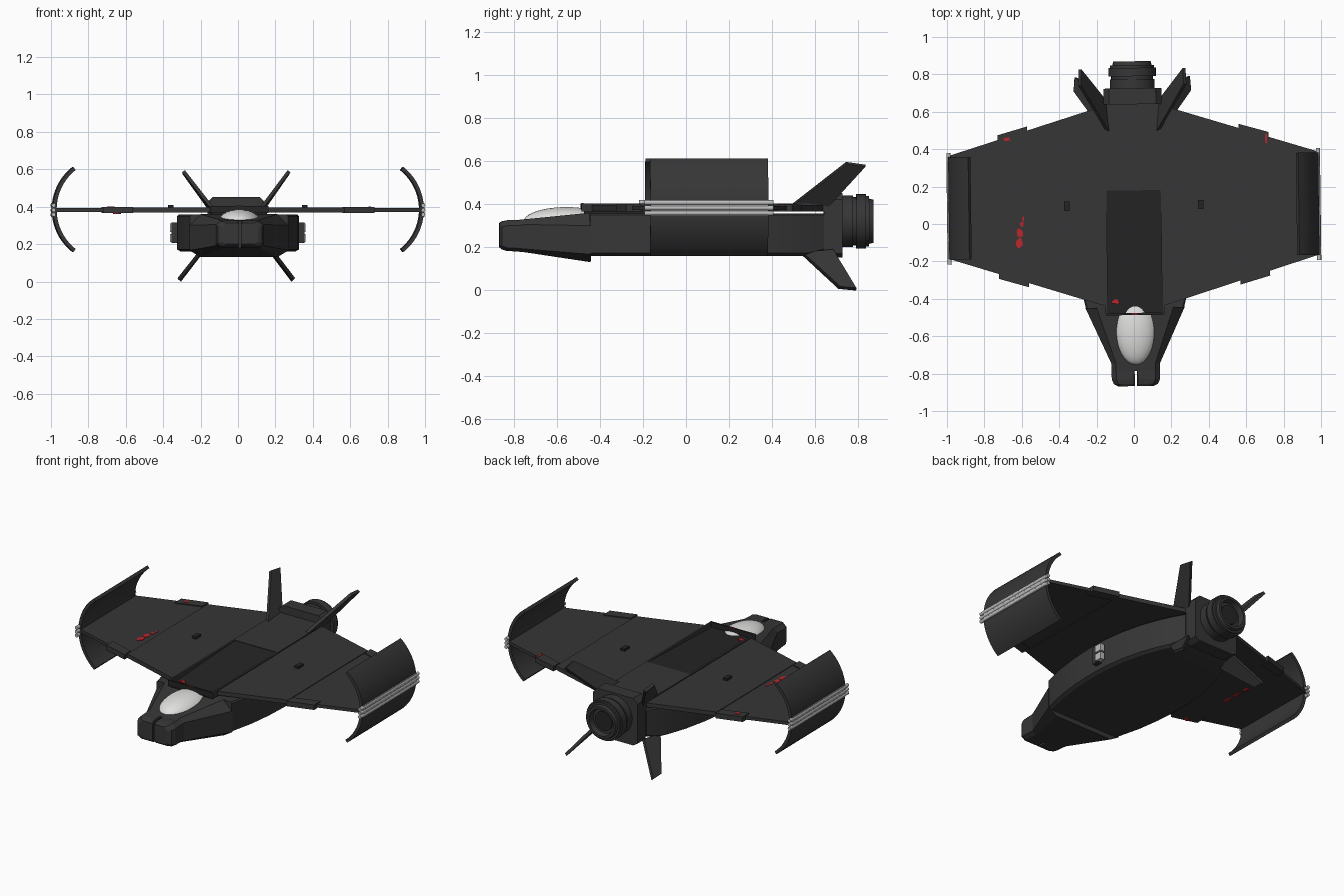
import bpy, bmesh, math, random
from mathutils import Vector, Matrix

if "Cube" in bpy.data.objects:
    bpy.data.objects.remove(bpy.data.objects["Cube"])

random.seed(4)
YAW = Matrix.Rotation(0.0125, 4, 'Z')   # the craft sits very slightly turned


def material(name, r, g, b):
    m = bpy.data.materials.new(name)
    m.diffuse_color = (r, g, b, 1)
    m.use_nodes = True
    m.node_tree.nodes["Principled BSDF"].inputs["Base Color"].default_value = m.diffuse_color
    return m


DARK = material("charcoal", 0.037, 0.037, 0.037)
BLACK = material("near_black", 0.018, 0.018, 0.018)
GREY = material("light_grey", 0.5, 0.5, 0.5)
WHITE = material("canopy_white", 0.75, 0.75, 0.74)
RED = material("red_paint", 0.5, 0.02, 0.025)


def finish(name, bm, mat, smooth=None):
    bmesh.ops.recalc_face_normals(bm, faces=bm.faces)
    bm.transform(YAW)
    me = bpy.data.meshes.new(name)
    bm.to_mesh(me)
    bm.free()
    ob = bpy.data.objects.new(name, me)
    bpy.context.collection.objects.link(ob)
    me.materials.append(mat)
    if smooth:
        bpy.ops.object.select_all(action='DESELECT')
        ob.select_set(True)
        bpy.context.view_layer.objects.active = ob
        bpy.ops.object.shade_smooth_by_angle(angle=math.radians(smooth))
    return ob


def loft(name, rings, mat, smooth=None):
    """Skin a row of equal-length point rings and cap both ends."""
    bm = bmesh.new()
    vs = [[bm.verts.new(p) for p in r] for r in rings]
    n = len(vs[0])
    for a, b in zip(vs, vs[1:]):
        for i in range(n):
            j = (i + 1) % n
            bm.faces.new((a[i], a[j], b[j], b[i]))
    bm.faces.new(vs[0])
    bm.faces.new(vs[-1])
    return finish(name, bm, mat, smooth)


def slab(name, pts, z0, z1, mat):
    return loft(name, [[(x, y, z) for x, y in pts] for z in (z0, z1)], mat)


def box(name, x0, x1, y0, y1, z0, z1, mat):
    return slab(name, [(x0, y0), (x1, y0), (x1, y1), (x0, y1)], z0, z1, mat)


def section(y, x0, x1, z0, z1, c0, c1, ct):
    """Chamfered cross-section; c0/c1 = bottom chamfer on each side, ct = top."""
    return [(x0 + c0, y, z0), (x1 - c1, y, z0), (x1, y, z0 + c1 * 0.6), (x1, y, z1 - ct),
            (x1 - ct, y, z1), (x0 + min(c0, ct), y, z1), (x0, y, z1 - min(c0, ct)), (x0, y, z0 + c0 * 0.6)]


def body(y, w, z0, z1, c, ct):
    return section(y, -w, w, z0, z1, c, c, ct)


def ring(y, r, cx, cz, n=32):
    return [(cx + r * math.cos(2 * math.pi * i / n), y, cz + r * math.sin(2 * math.pi * i / n)) for i in range(n)]


# main hull, bulging amidships and tapering to the engine
plan = [(-0.45, 0.262), (-0.3, 0.298), (-0.15, 0.318), (0, 0.326), (0.12, 0.322), (0.25, 0.306),
        (0.38, 0.275), (0.48, 0.24), (0.56, 0.205), (0.64, 0.16)]
loft("hull", [body(y, w, 0.16 if y < 0.6 else 0.18, 0.357, 0.02, 0.008) for y, w in plan], DARK, 25)

# nose wedge, with two prongs split by a slot
loft("nose", [body(-0.785, 0.13, 0.18, 0.326, 0.025, 0.025),
              body(-0.745, 0.13, 0.176, 0.33, 0.025, 0.025),
              body(-0.445, 0.266, 0.131, 0.36, 0.06, 0.06)], DARK)
for s, side in ((1, "right"), (-1, "left")):
    rows = [(-0.867, 0.095, 0.2, 0.312, 0.02), (-0.855, 0.118, 0.19, 0.32, 0.025),
            (-0.83, 0.129, 0.182, 0.325, 0.025), (-0.78, 0.13, 0.18, 0.326, 0.025)]
    loft(side + "_nose_prong", [[(s * x, py, z) for x, py, z in section(y, 0.006, w, a, b, 0.004, c, c)]
                                for y, w, a, b, c in rows], DARK)

# canopy
bm = bmesh.new()
bmesh.ops.create_uvsphere(bm, u_segments=32, v_segments=20, radius=1)
bm.transform(Matrix.Translation((0, -0.555, 0.318)) @ Matrix.Diagonal((0.112, 0.2, 0.068, 1)))
finish("canopy", bm, WHITE, 60)

# spine: rear deck, side rails, front lip and sunken dark ramp
box("spine_deck", -0.155, 0.155, 0.18, 0.645, 0.366, 0.403, DARK)
box("spine_lip", -0.155, 0.155, -0.487, -0.475, 0.368, 0.403, BLACK)
loft("spine_ramp", [[(x, -0.475, z) for x, z in ((-.148, .355), (.148, .355), (.148, .372), (-.148, .372))],
                    [(x, 0.18, z) for x, z in ((-.148, .355), (.148, .355), (.148, .4), (-.148, .4))]], BLACK)

# engine block and stepped nozzle
loft("engine_block", [body(y, 0.155, 0.153, 0.452, 0.03, 0.03) for y in (0.64, 0.725)], DARK)
steps = [(0.72, .12), (.775, .12), (.775, .112), (.79, .112), (.79, .127), (.835, .127), (.835, .118),
         (.85, .118), (.85, .105), (.87, .1), (.87, .084), (.835, .078)]
loft("engine_nozzle", [ring(y, r, 0, 0.32) for y, r in steps], DARK, 30)
loft("nozzle_core", [ring(y, 0.06, 0, 0.32) for y in (0.83, 0.845)], BLACK, 30)


def rear(x):
    return 0.635 - (x - 0.15) * 0.3095


def front(x):
    return -0.44 + (x - 0.15) * 0.3155


def strip(x0, x1, extra=0.0):
    return [(x0, front(x0) - extra), (x1, front(x1) - extra), (x1, rear(x1) + extra), (x0, rear(x0) + extra)]


for s, side in ((1, "right"), (-1, "left")):
    def flip(pts):
        return [(s * p[0], *p[1:]) for p in pts]

    xs = lambda a, b: (min(s * a, s * b), max(s * a, s * b))
    box(side + "_spine_rail", *xs(0.145, 0.157), -0.487, 0.18, 0.366, 0.403, DARK)

    # wing panels; the flap panel pokes out at both edges
    slab(side + "_inner_wing", flip(strip(0.15, 0.56)), 0.37, 0.396, DARK)
    slab(side + "_outer_wing", flip(strip(0.56, 0.985)), 0.372, 0.392, DARK)
    a, b = 0.565, 0.725
    for nm, f, d in (("rear", rear, 1), ("front", front, -1)):
        slab(f"{side}_{nm}_flap", flip([(a, f(a) - d * 0.04), (b, f(b) - d * 0.04),
                                        (b, f(b) + d * 0.026), (a, f(a) + d * 0.022)]), 0.366, 0.398, DARK)
    box(side + "_wing_latch", *xs(0.344, 0.372), 0.075, 0.125, 0.39, 0.41, BLACK)

    # curved wing-tip shield
    R, t, half = 0.29, 0.02, math.radians(51.5)
    angs = [-half + 2 * half * i / 20 for i in range(21)]
    prof = [(0.702 + R * math.cos(g), 0.385 + R * math.sin(g)) for g in angs]
    prof += [(0.702 + (R - t) * math.cos(g), 0.385 + (R - t) * math.sin(g)) for g in reversed(angs)]
    loft(side + "_tip_shield", [flip([(x, y, z) for x, z in prof]) for y in (-0.178, 0.37)], DARK, 30)

    # grey rods along the wing tip
    box(side + "_tip_rail", *xs(0.972, 0.994), -0.175, 0.368, 0.346, 0.42, GREY)
    for i, z in enumerate((0.358, 0.382, 0.407)):
        loft(f"{side}_tip_rod_{i + 1}", [ring(y, 0.011, s * 0.988, z, 12) for y in (-0.205, 0.393)], GREY, 40)

    # stacked side thrusters
    for i, z in enumerate((0.21, 0.265)):
        box(f"{side}_thruster_{i + 1}", *xs(0.33, 0.362), 0.075, 0.125, z, z + 0.045, GREY)
    box(side + "_thruster_mount", *xs(0.3, 0.355), 0.045, 0.09, 0.205, 0.315, DARK)

    # upper and lower tail fins
    fins = {"upper": [(.125, .48, .385), (.145, .66, .39), (.278, .83, .578), (.282, .745, .59)],
            "lower": [(.185, .54, .17), (.165, .68, .185), (.302, .787, .005), (.308, .712, .012)]}
    for nm, q in fins.items():
        v = [Vector(p) for p in flip(q)]
        off = (v[2] - v[0]).cross(v[3] - v[1]).normalized() * 0.009
        loft(f"{side}_{nm}_fin", [[p - off for p in v], [p + off for p in v]], DARK)


# chipped red paint patches: x, y, z, half sizes
patches = [(-0.612, -0.09, 0.392, .022, .035), (-0.608, -0.04, 0.392, .02, .03), (-0.6, 0.005, 0.392, .01, .02),
           (-0.592, 0.035, 0.392, .006, .018), (-0.675, 0.462, 0.398, .022, .012), (0.712, 0.45, 0.398, .008, .035),
           (-0.105, -0.415, 0.38, .03, .015), (-0.65, -0.29, 0.364, .02, .012), (0.0, -0.481, 0.403, .02, .006),
           (-0.69, 0.02, 0.37, .014, .04), (-0.69, 0.1, 0.37, .012, .03), (-0.69, 0.18, 0.37, .014, .035)]
for i, (x, y, z, rx, ry) in enumerate(patches):
    pts = []
    for k in range(11):
        g, r = 2 * math.pi * k / 11, random.uniform(0.6, 1.1)
        pts.append((x + rx * r * math.cos(g), y + ry * r * math.sin(g)))
    slab(f"paint_chip_{i + 1}", pts, z - 0.003, z + 0.003, RED)
